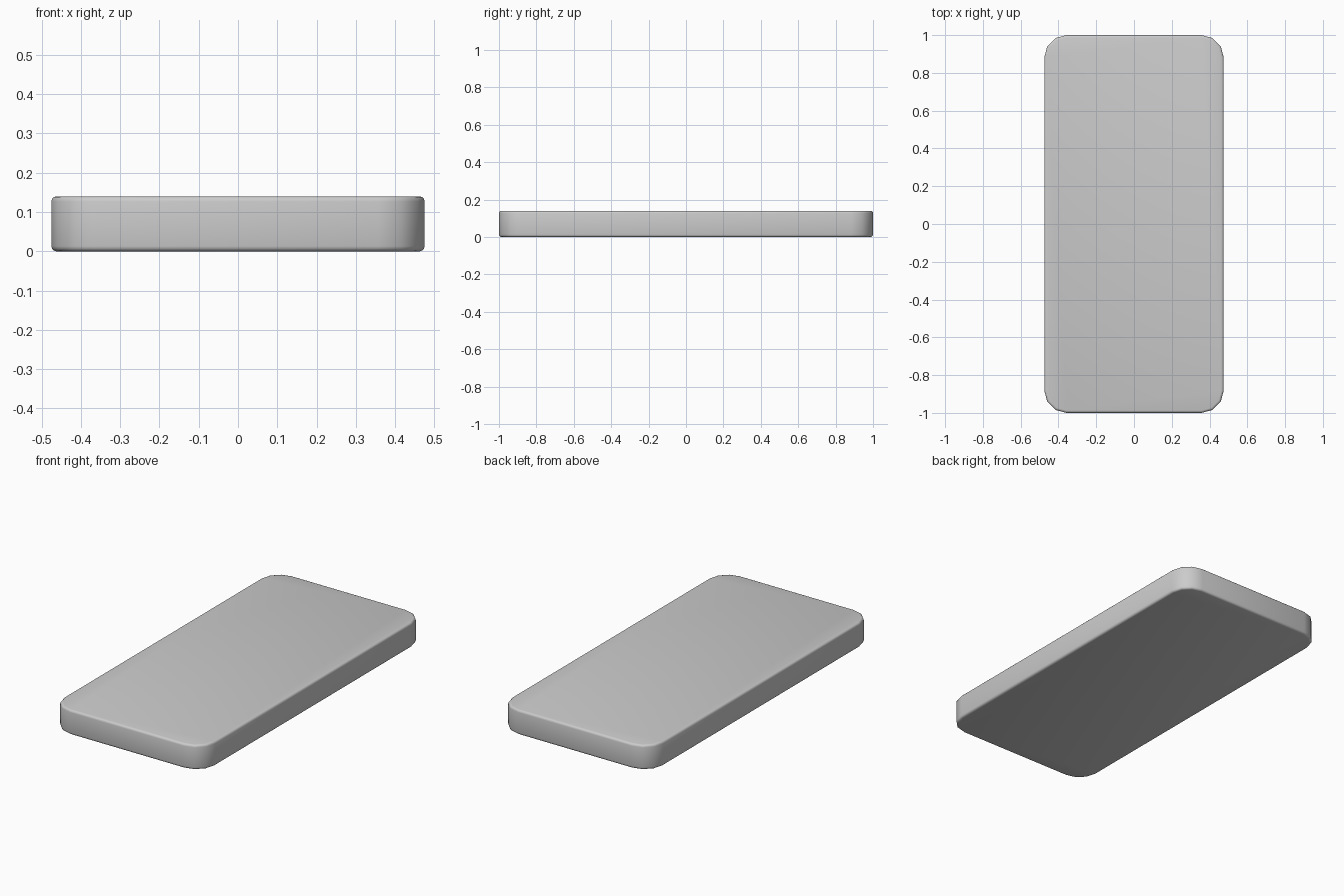
import bpy, bmesh
from math import sin, cos, pi, radians

if "Cube" in bpy.data.objects:
    bpy.data.objects.remove(bpy.data.objects["Cube"])

HX, HY, H = 0.475, 1.0, 0.14   # half width, half length, thickness
R, B = 0.118, 0.013            # corner radius, edge rounding
CORNER, EDGE = 3, 3            # segments


def ring(bm, inset, z):
    """Rounded rectangle outline, inset concentrically."""
    r = R - inset
    verts = []
    for q, (sx, sy) in enumerate([(1, 1), (-1, 1), (-1, -1), (1, -1)]):
        for i in range(CORNER + 1):
            a = (q + i / CORNER) * pi / 2
            verts.append(bm.verts.new((sx * (HX - R) + r * cos(a),
                                       sy * (HY - R) + r * sin(a), z)))
    return verts


# edge rounding profile from bottom to top
steps = [i / EDGE * pi / 2 for i in range(EDGE + 1)]
profile = [(B * (1 - sin(a)), B * (1 - cos(a))) for a in steps]
profile += [(d, H - z) for d, z in reversed(profile)]

# slab body
bm = bmesh.new()
rings = [ring(bm, d, z) for d, z in profile]
for lo, hi in zip(rings, rings[1:]):
    n = len(lo)
    for i in range(n):
        j = (i + 1) % n
        bm.faces.new((lo[i], lo[j], hi[j], hi[i]))
bm.faces.new(rings[0][::-1])
bm.faces.new(rings[-1])
mesh = bpy.data.meshes.new("slab_body")
bm.to_mesh(mesh)
bm.free()
slab = bpy.data.objects.new("slab_body", mesh)
bpy.context.collection.objects.link(slab)
bpy.context.view_layer.objects.active = slab
slab.select_set(True)
bpy.ops.object.shade_smooth_by_angle(angle=radians(40))
